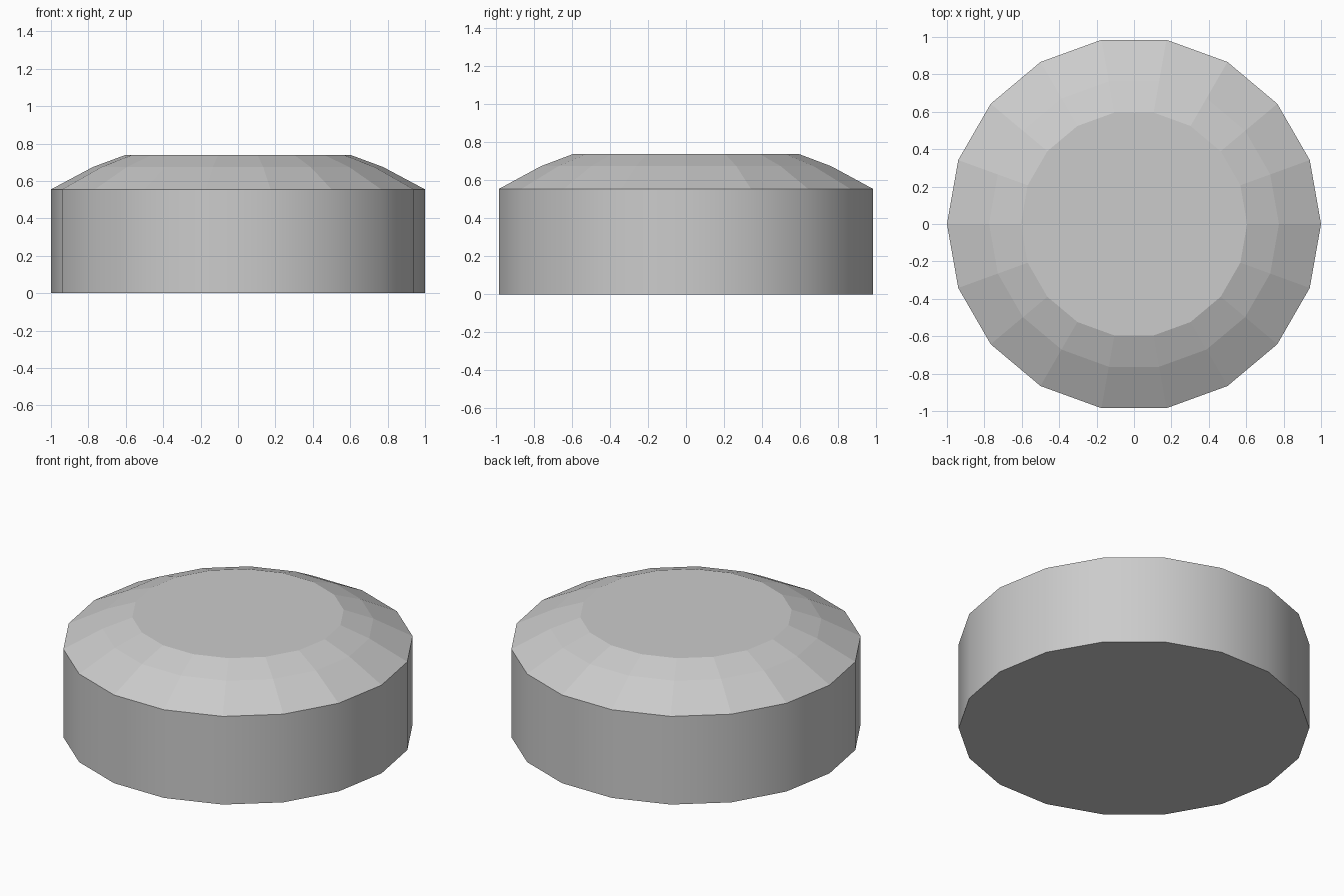
import bpy, bmesh
from math import cos, sin, tau

if "Cube" in bpy.data.objects:
    bpy.data.objects.remove(bpy.data.objects["Cube"])

SIDES = 18
# (radius, height) from base to top
PROFILE = [(1.0, 0.0), (1.0, 0.555), (0.775, 0.675), (0.605, 0.738)]

bm = bmesh.new()
rings = [[bm.verts.new((r * cos(tau * i / SIDES), r * sin(tau * i / SIDES), z))
          for i in range(SIDES)] for r, z in PROFILE]

# Smooth upright wall, then two bands of flat facets
for level, (low, high) in enumerate(zip(rings, rings[1:])):
    for i in range(SIDES):
        j = (i + 1) % SIDES
        face = bm.faces.new((low[i], low[j], high[j], high[i]))
        face.smooth = level == 0

# Flat base and top
bm.faces.new(rings[0][::-1])
bm.faces.new(rings[-1])

# Keep both rims of the wall crisp
for ring in rings[:2]:
    for i in range(SIDES):
        bm.edges.get((ring[i], ring[(i + 1) % SIDES])).smooth = False

mesh = bpy.data.meshes.new("faceted_round_button")
bm.to_mesh(mesh)
bm.free()
bpy.context.collection.objects.link(bpy.data.objects.new("faceted_round_button", mesh))
